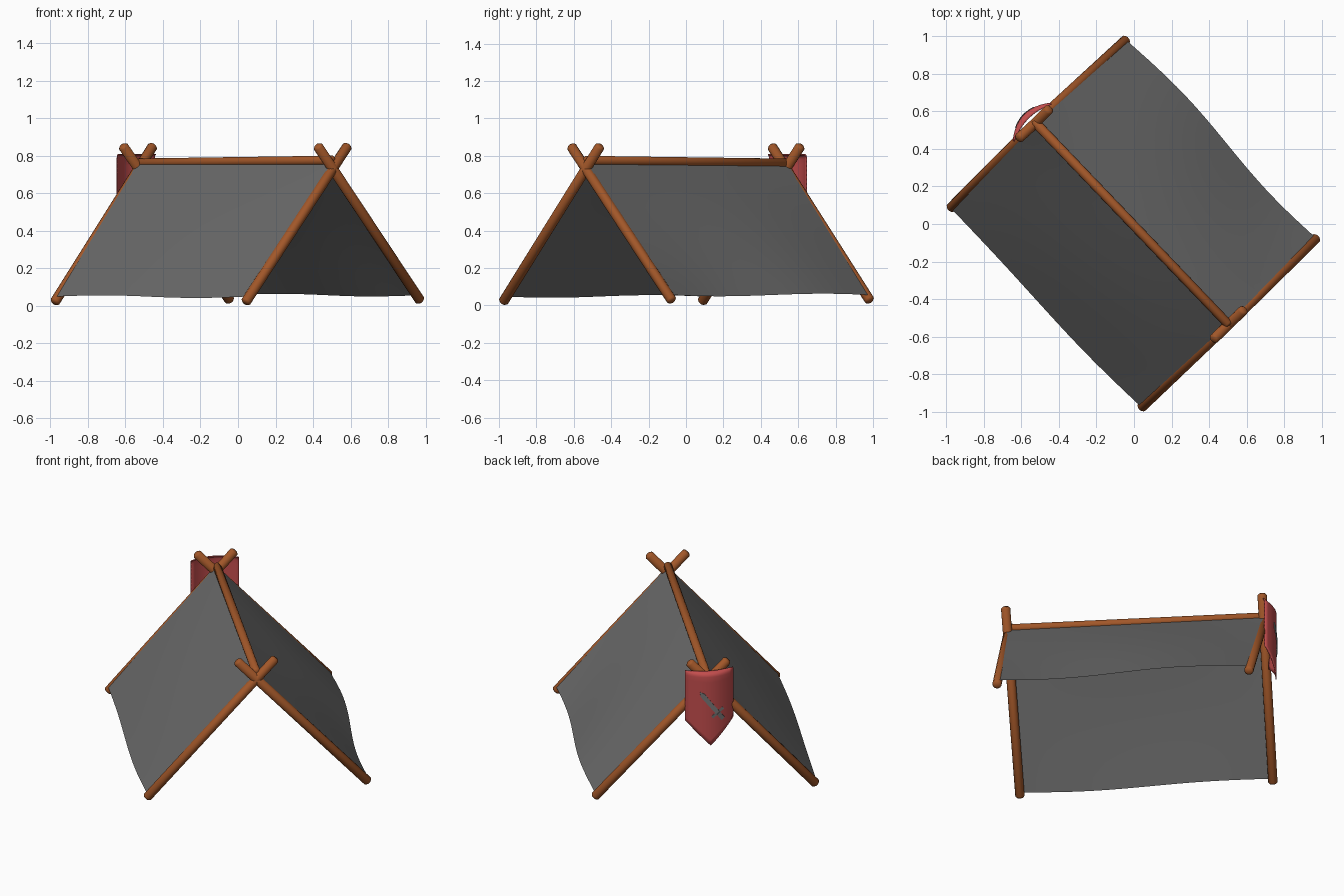
import bpy, bmesh, math
from mathutils import Vector

if "Cube" in bpy.data.objects:
    bpy.data.objects.remove(bpy.data.objects["Cube"])

R2 = math.sqrt(2)


def material(name, rgb):
    m = bpy.data.materials.new(name)
    m.diffuse_color = (*rgb, 1)
    m.use_nodes = True
    m.node_tree.nodes["Principled BSDF"].inputs["Base Color"].default_value = m.diffuse_color
    return m


WOOD = material("wood", (0.36, 0.095, 0.022))
CLOTH = material("canvas", (0.14, 0.14, 0.14))
RED = material("red_cloth", (0.55, 0.075, 0.075))
STEEL = material("steel", (0.2, 0.2, 0.2))


def axis_point(u, v, z):
    """u runs along the ridge towards the back, v across the tent."""
    return Vector(((v - u) / R2, (v + u) / R2, z))


def finish(name, bm, mat, angle=40):
    me = bpy.data.meshes.new(name)
    bm.to_mesh(me)
    bm.free()
    ob = bpy.data.objects.new(name, me)
    bpy.context.collection.objects.link(ob)
    me.materials.append(mat)
    bpy.ops.object.select_all(action='DESELECT')
    ob.select_set(True)
    bpy.context.view_layer.objects.active = ob
    bpy.ops.object.shade_smooth_by_angle(angle=math.radians(angle))
    return ob


def sheet(name, fn, nu, nv, mat):
    """Grid surface from fn(s, t) with s and t in 0..1."""
    bm = bmesh.new()
    g = [[bm.verts.new(fn(i / nu, j / nv)) for j in range(nv + 1)] for i in range(nu + 1)]
    for i in range(nu):
        for j in range(nv):
            bm.faces.new((g[i][j], g[i + 1][j], g[i + 1][j + 1], g[i][j + 1]))
    bmesh.ops.recalc_face_normals(bm, faces=bm.faces)
    return finish(name, bm, mat, 60)


def pole(name, a, b, r=0.027):
    """Round pole from a to b with softened ends."""
    a, b = Vector(a), Vector(b)
    d = (b - a).normalized()
    side = d.cross(Vector((0, 0, 1))).normalized()
    up = side.cross(d)
    n, e = 14, 0.010
    bm = bmesh.new()
    rings = []
    for p, k in ((a, r - e), (a + d * e, r), (b - d * e, r), (b, r - e)):
        rings.append([bm.verts.new(p + k * (side * math.cos(q) + up * math.sin(q)))
                      for q in (2 * math.pi * i / n for i in range(n))])
    for lo, hi in zip(rings, rings[1:]):
        for i in range(n):
            bm.faces.new((lo[i], lo[(i + 1) % n], hi[(i + 1) % n], hi[i]))
    bm.faces.new(rings[0])
    bm.faces.new(rings[-1])
    bmesh.ops.recalc_face_normals(bm, faces=bm.faces)
    finish(name, bm, WOOD, 50)


# Crossed end frames: crossing point, left foot, right foot
FRAMES = {
    "front": (Vector((0.505, -0.535, 0.730)),
              Vector((0.038, -0.98, 0.014)), Vector((0.974, -0.073, 0.022))),
    "back": (Vector((-0.530, 0.535, 0.730)),
             Vector((-0.98, 0.083, 0.014)), Vector((-0.04, 0.985, 0.022))),
}
for end, (apex, left, right) in FRAMES.items():
    for side, foot in (("left", left), ("right", right)):
        pole(f"{end}_{side}_pole", foot, foot + (apex - foot) * 1.175)

# Ridge pole
pole("ridge_pole", (-0.535, 0.55, 0.76), (0.508, -0.54, 0.775), 0.025)


# Canvas sides, draped over ridge and poles with a wavy hem
def canvas(k, single, double):
    (fa, ba), (ff, bf) = [[FRAMES[e][i] for e in ("front", "back")] for i in (0, k)]
    out = axis_point(0, -1 if k == 1 else 1, 0)
    normal = out * 0.74 + Vector((0, 0, 0.67))

    def fn(s, t):
        top = ba.lerp(fa, s) + Vector((0, 0, 0.010))
        hem = bf.lerp(ff, s).lerp(top, 0.028)
        wave = single * math.sin(math.pi * s) + double * math.sin(2 * math.pi * s ** 1.05)
        p = top.lerp(hem, t) + out * wave * t ** 1.5
        p.z += 0.007 * math.sin(2 * math.pi * s) * t
        puff = 0.015 * math.sin(math.pi * s) * math.sin(math.pi * t)
        return p + normal * (0.020 + puff)
    return fn


sheet("left_canvas", canvas(1, 0.012, -0.006), 20, 12, CLOTH)
sheet("right_canvas", canvas(2, 0.006, 0.018), 20, 12, CLOTH)


# Curved pointed banner at the back, its top edge rolled inwards
def bow(v):
    return 0.825 - 0.055 * (v / 0.141) ** 2


def banner(s, t):
    k = 2 * s - 1
    v = 0.141 * k
    bottom = 0.345 + 0.15 * abs(k)
    if t < 0.25:
        a = t / 0.25 * math.pi / 2
        roll = 0.03 * (1 - 0.7 * k * k)
        return axis_point(bow(v) - roll * (1 - math.sin(a)), v, 0.782 + 0.024 * math.cos(a))
    return axis_point(bow(v), v, 0.782 + (bottom - 0.782) * (t - 0.25) / 0.75)


ob = sheet("banner", banner, 12, 16, RED)
mod = ob.modifiers.new("thickness", 'SOLIDIFY')
mod.thickness = 0.006
mod.offset = 0


# Dagger emblem: blade, guard and grip lying on the banner
def plate(name, outline, mat):
    c, d = Vector((-0.008, 0.595)), Vector((0.065, 0.085)).normalized()
    n = Vector((d.y, -d.x))
    bm = bmesh.new()
    loops = []
    for off in (0.002, 0.007):
        pts = [c + d * a + n * b for a, b in outline]
        loops.append([bm.verts.new(axis_point(bow(p.x) + off, p.x, p.y)) for p in pts])
    m = len(outline)
    for i in range(m):
        j = (i + 1) % m
        bm.faces.new((loops[0][i], loops[0][j], loops[1][j], loops[1][i]))
    bm.faces.new(loops[0])
    bm.faces.new(loops[1])
    bmesh.ops.recalc_face_normals(bm, faces=bm.faces)
    finish(name, bm, mat, 20)


def bar(x0, x1, h):
    return [(x0, -h), (x1, -h), (x1, h), (x0, h)]


plate("dagger_blade", [(-0.05, -0.013), (0.02, -0.013), (0.09, -0.015), (0.118, 0),
                       (0.09, 0.015), (0.02, 0.013), (-0.05, 0.013)], STEEL)
plate("dagger_guard", bar(-0.064, -0.046, 0.042), STEEL)
plate("dagger_grip", bar(-0.11, -0.06, 0.012), STEEL)
